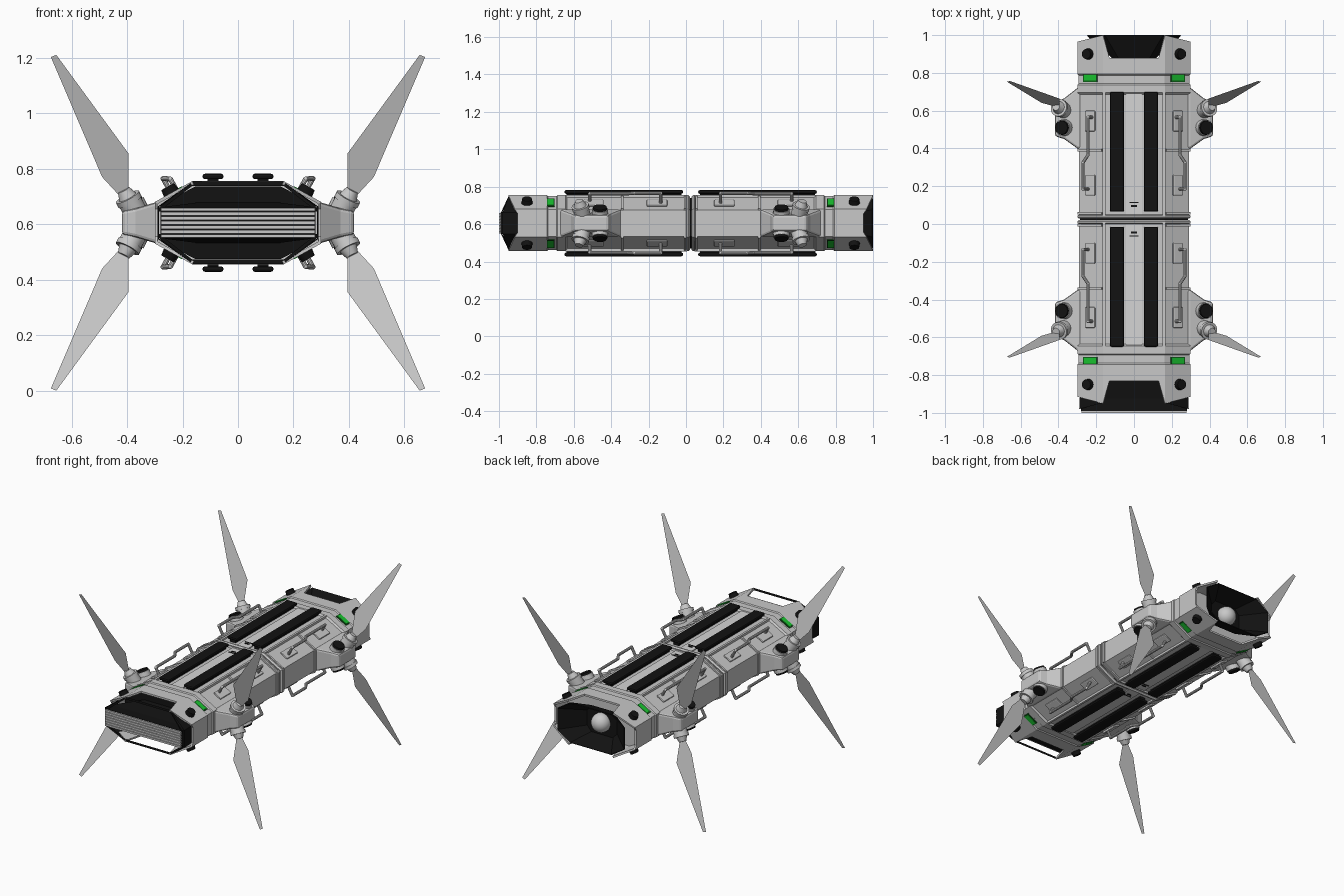
import bpy, bmesh, math
from mathutils import Matrix, Vector

if "Cube" in bpy.data.objects:
    bpy.data.objects.remove(bpy.data.objects["Cube"])

CENTER = Vector((0, 0.025, 0.605))   # symmetry centre of the two hull halves


def material(name, rgb):
    m = bpy.data.materials.new(name)
    m.diffuse_color = (*rgb, 1)
    m.use_nodes = True
    m.node_tree.nodes["Principled BSDF"].inputs["Base Color"].default_value = m.diffuse_color
    return m


GREY = material("light grey", (0.58, 0.58, 0.58))
PALE = material("pale grey", (0.66, 0.66, 0.66))
BLACK = material("black", (0.006, 0.006, 0.006))
GREEN = material("green", (0.01, 0.55, 0.03))
DARKGREEN = material("dark green", (0.005, 0.12, 0.01))


def finish(name, bm, mat, axes="XYZ", bevel=0, solid=0, smooth=False, normals=True):
    """Turn a bmesh (relative to CENTER) into an object, mirrored on the given axes."""
    if normals:
        bmesh.ops.recalc_face_normals(bm, faces=bm.faces)
    me = bpy.data.meshes.new(name)
    bm.to_mesh(me)
    bm.free()
    me.materials.append(mat)
    ob = bpy.data.objects.new(name, me)
    ob.location = CENTER
    bpy.context.collection.objects.link(ob)
    if solid:
        s = ob.modifiers.new("thickness", "SOLIDIFY")
        s.thickness, s.offset = solid, -1
    if bevel:
        b = ob.modifiers.new("bevel", "BEVEL")
        b.width, b.segments, b.limit_method = bevel, 2, "ANGLE"
    if axes:
        m = ob.modifiers.new("mirror", "MIRROR")
        m.use_axis = ["X" in axes, "Y" in axes, "Z" in axes]
        m.use_mirror_merge = False
    if smooth:
        bpy.ops.object.select_all(action="DESELECT")
        ob.select_set(True)
        bpy.context.view_layer.objects.active = ob
        bpy.ops.object.shade_smooth_by_angle(angle=math.radians(35))
    return ob


def box(bm, lo, hi, frame=Matrix()):
    lo, hi = Vector(lo), Vector(hi)
    size = Matrix.Diagonal((*(hi - lo), 1))
    bmesh.ops.create_cube(bm, size=1, matrix=frame @ Matrix.Translation((lo + hi) / 2) @ size)


def cyl(bm, a, b, r1, r2=None, seg=20):
    a, b = Vector(a), Vector(b)
    rot = (b - a).to_track_quat("Z", "Y").to_matrix().to_4x4()
    bmesh.ops.create_cone(bm, cap_ends=True, segments=seg, radius1=r1, radius2=r1 if r2 is None else r2,
                          depth=(b - a).length, matrix=Matrix.Translation((a + b) / 2) @ rot)


def loft(bm, rings, cap_start=True, cap_end=True):
    vs = [[bm.verts.new(p) for p in r] for r in rings]
    n = len(vs[0])
    for a, b in zip(vs, vs[1:]):
        for i in range(n):
            bm.faces.new((a[i], a[(i + 1) % n], b[(i + 1) % n], b[i]))
    if cap_start:
        bm.faces.new(vs[0])
    if cap_end:
        bm.faces.new(vs[-1])


def octagon(y, xt, zt, xs, zs):
    q = [(xt, zt), (xs, zs), (xs, -zs), (xt, -zt), (-xt, -zt), (-xs, -zs), (-xs, zs), (-xt, zt)]
    return [(x, y, z) for x, z in q]


def hull_ring(y, d):
    return octagon(y, 0.165 + d / 2, 0.15 + d, 0.30 + d, 0.075 + d / 2)


# Frame lying on the sloping shoulder: x = down the slope, y = along hull, z = outward
SHOULDER = Matrix(((0.874, 0, 0.486, 0.2325), (0, 1, 0, 0), (-0.486, 0, 0.874, 0.1125), (0, 0, 0, 1)))

# Main hull with recessed panels and raised bands
bm = bmesh.new()
loft(bm, [hull_ring(*s) for s in ((0.004, -0.008), (0.012, 0), (0.02, 0), (0.025, -0.01), (0.66, -0.01),
                                  (0.67, 0), (0.712, 0), (0.718, -0.006), (0.762, -0.006), (0.768, 0), (0.80, 0))])
finish("hull", bm, GREY, "Y")
bm = bmesh.new()
loft(bm, [hull_ring(-0.01, -0.015), hull_ring(0.01, -0.015)])
finish("centre_joint", bm, BLACK, "")

# Open end shrouds: notched top and bottom, swept shoulders
bm = bmesh.new()
for s in (1, -1):
    top = [(-0.165, 0.80), (0.165, 0.80), (0.165, 0.975), (0.13, 0.855), (-0.13, 0.855), (-0.165, 0.975)]
    bm.faces.new([bm.verts.new((x, y, 0.15 * s)) for x, y in top])
    for t in (1, -1):
        bm.faces.new([bm.verts.new(p) for p in ((0.165 * s, 0.80, 0.15 * t), (0.30 * s, 0.80, 0.075 * t),
                                                (0.30 * s, 0.94, 0.075 * t), (0.165 * s, 0.975, 0.15 * t))])
    bm.faces.new([bm.verts.new((0.30 * s, y, z)) for y, z in
                  ((0.80, 0.075), (0.80, -0.075), (0.94, -0.075), (0.925, -0.05), (0.925, 0.05), (0.94, 0.075))])
bmesh.ops.remove_doubles(bm, verts=bm.verts, dist=1e-4)
bmesh.ops.recalc_face_normals(bm, faces=bm.faces)
if sum(f.normal.dot(f.calc_center_median() - Vector((0, 0.88, 0))) for f in bm.faces) < 0:
    bmesh.ops.reverse_faces(bm, faces=bm.faces)
finish("end_shroud", bm, GREY, "Y", solid=0.012, normals=False)

# Deck trims: centre plate, edge strips, small vents
bm = bmesh.new()
box(bm, (-0.042, 0.025, 0.138), (0.042, 0.665, 0.146))
finish("centre_plate", bm, PALE, "YZ")
bm = bmesh.new()
box(bm, (0.152, 0.02, 0.135), (0.166, 0.67, 0.151))
for y in (0.025, 0.36):
    box(bm, (0.285, y, -0.07), (0.298, y + 0.014, 0.07))
    box(bm, (-0.07, y, -0.012), (0.07, y + 0.012, 0), SHOULDER)
finish("edge_strips", bm, GREY)
bm = bmesh.new()
box(bm, (-0.025, 0.085, 0.144), (0.025, 0.091, 0.149))
box(bm, (-0.015, 0.065, 0.144), (0.015, 0.075, 0.149))
finish("vent_marks", bm, BLACK, "YZ")

# Black grip rails on deck and belly
bm = bmesh.new()
box(bm, (0.052, 0.04, 0.157), (0.128, 0.675, 0.177))
finish("rail_cap", bm, BLACK, bevel=0.009)
bm = bmesh.new()
box(bm, (0.07, 0.05, 0.135), (0.11, 0.665, 0.16))
finish("rail_neck", bm, BLACK)

# Status lights and corner thruster caps on the shoulders
for name, mat, w, h in (("light_frame", DARKGREEN, 0.042, 0.022), ("status_light", GREEN, 0.036, 0.016)):
    bm = bmesh.new()
    top = -0.001 if mat is DARKGREEN else 0.002
    box(bm, (-w, 0.75 - h, -0.007), (w, 0.75 + h, top), SHOULDER)
    finish(name, bm, mat)
bm = bmesh.new()
cyl(bm, SHOULDER @ Vector((0.01, 0.875, -0.01)), SHOULDER @ Vector((0.01, 0.875, 0.026)), 0.031, 0.026)
finish("corner_cap", bm, BLACK, smooth=True)

# Bent pipe handles with foot pads
path = [SHOULDER @ Vector(p) for p in ((0.01, 0.16, -0.01), (0.01, 0.16, 0.06), (0.01, 0.30, 0.06),
                                       (-0.012, 0.34, 0.045), (-0.012, 0.54, 0.045), (-0.012, 0.54, -0.01))]
bm = bmesh.new()
for a, b in zip(path, path[1:]):
    cyl(bm, a, b, 0.009, seg=10)
for p in path[1:-1]:
    bmesh.ops.create_uvsphere(bm, u_segments=10, v_segments=6, radius=0.009, matrix=Matrix.Translation(p))
finish("handle", bm, GREY, smooth=True)
bm = bmesh.new()
for y in (0.18, 0.52):
    box(bm, (-0.028, y - 0.055, -0.012), (0.032, y + 0.055, 0.002), SHOULDER)
finish("handle_pad", bm, GREY, bevel=0.006)

# Rotor arms: tapering pod, hub, cap
bm = bmesh.new()
loft(bm, [[(x, y0, -z), (x, y1, -z), (x, y1, z), (x, y0, z)] for x, y0, y1, z in
          ((0.28, 0.37, 0.70, 0.075), (0.30, 0.375, 0.695, 0.073), (0.37, 0.425, 0.64, 0.052), (0.418, 0.44, 0.62, 0.043))])
finish("rotor_arm", bm, GREY, "XY", bevel=0.012)
bm = bmesh.new()
cyl(bm, (0.355, 0.485, 0.02), (0.38, 0.485, 0.075), 0.046, 0.043)
finish("arm_socket", bm, GREY, smooth=True)
bm = bmesh.new()
cyl(bm, (0.379, 0.485, 0.073), (0.385, 0.485, 0.086), 0.039, 0.036)
finish("arm_cap", bm, BLACK, smooth=True)
root, axis = Vector((0.36, 0.572, 0.02)), Vector((0.255, 0.125, 0.48)).normalized()
bm = bmesh.new()
cyl(bm, root, root + axis * 0.065, 0.043)
cyl(bm, root + axis * 0.065, root + axis * 0.085, 0.047)
cyl(bm, root + axis * 0.085, root + axis * 0.115, 0.034, 0.022)
finish("rotor_hub", bm, GREY, smooth=True)

# Thin flat rotor blades
bm = bmesh.new()
outline = ((0.395, 0.10), (0.43, 0.10), (0.49, 0.165), (0.675, 0.598), (0.655, 0.605), (0.395, 0.25))
bm.faces.new([bm.verts.new((x, 0.60 + (z - 0.1) * 0.26, z)) for x, z in outline])
finish("rotor_blade", bm, GREY)

# Rear: black funnel with a grey dome at its base
bm = bmesh.new()
loft(bm, [octagon(0.855, 0.08, 0.085, 0.11, 0.05), octagon(0.975, 0.15, 0.13, 0.245, 0.07)], cap_end=False)
finish("rear_funnel", bm, BLACK, "", solid=0.006)
bm = bmesh.new()
bmesh.ops.create_uvsphere(bm, u_segments=24, v_segments=14, radius=0.062, matrix=Matrix.Translation((0, 0.865, 0)))
finish("rear_dome", bm, GREY, "", smooth=True)

# Front: black bezel frame with open slots, core and slatted grille
bm = bmesh.new()
face = bm.faces.new([bm.verts.new(p) for p in ((-0.285, -1.015, 0.055), (0.285, -1.015, 0.055),
                                               (0.165, -0.972, 0.148), (-0.165, -0.972, 0.148))])
bmesh.ops.inset_individual(bm, faces=[face], thickness=0.024)
bmesh.ops.delete(bm, geom=[face], context="FACES")
finish("bezel_frame", bm, BLACK, "Z", solid=0.015)
bm = bmesh.new()
q = [(0.165, -0.972, 0.147), (0.29, -1.005, 0.058), (0.29, -1.005, -0.058), (0.165, -0.972, -0.147)]
for a, b in zip(q, q[1:]):
    bm.faces.new([bm.verts.new(p) for p in (a, b, (b[0] - 0.006, -0.88, b[2]), (a[0] - 0.006, -0.88, a[2]))])
finish("bezel_skirt", bm, BLACK, "X")
bm = bmesh.new()
loft(bm, [[(-x, y, -z), (x, y, -z), (x, y, z), (-x, y, z)] for y, x, z in
          ((-1.016, 0.28, 0.056), (-0.95, 0.28, 0.056), (-0.80, 0.13, 0.075))])
finish("front_core", bm, BLACK, "")
bm = bmesh.new()
loft(bm, [hull_ring(-0.81, -0.02), hull_ring(-0.79, -0.02)])
finish("front_bulkhead", bm, BLACK, "")
bm = bmesh.new()
for i in range(7):
    z = -0.048 + i * 0.016
    box(bm, (-0.278, -1.025, z - 0.006), (0.278, -1.01, z + 0.006))
finish("grille_slats", bm, GREY, "")
